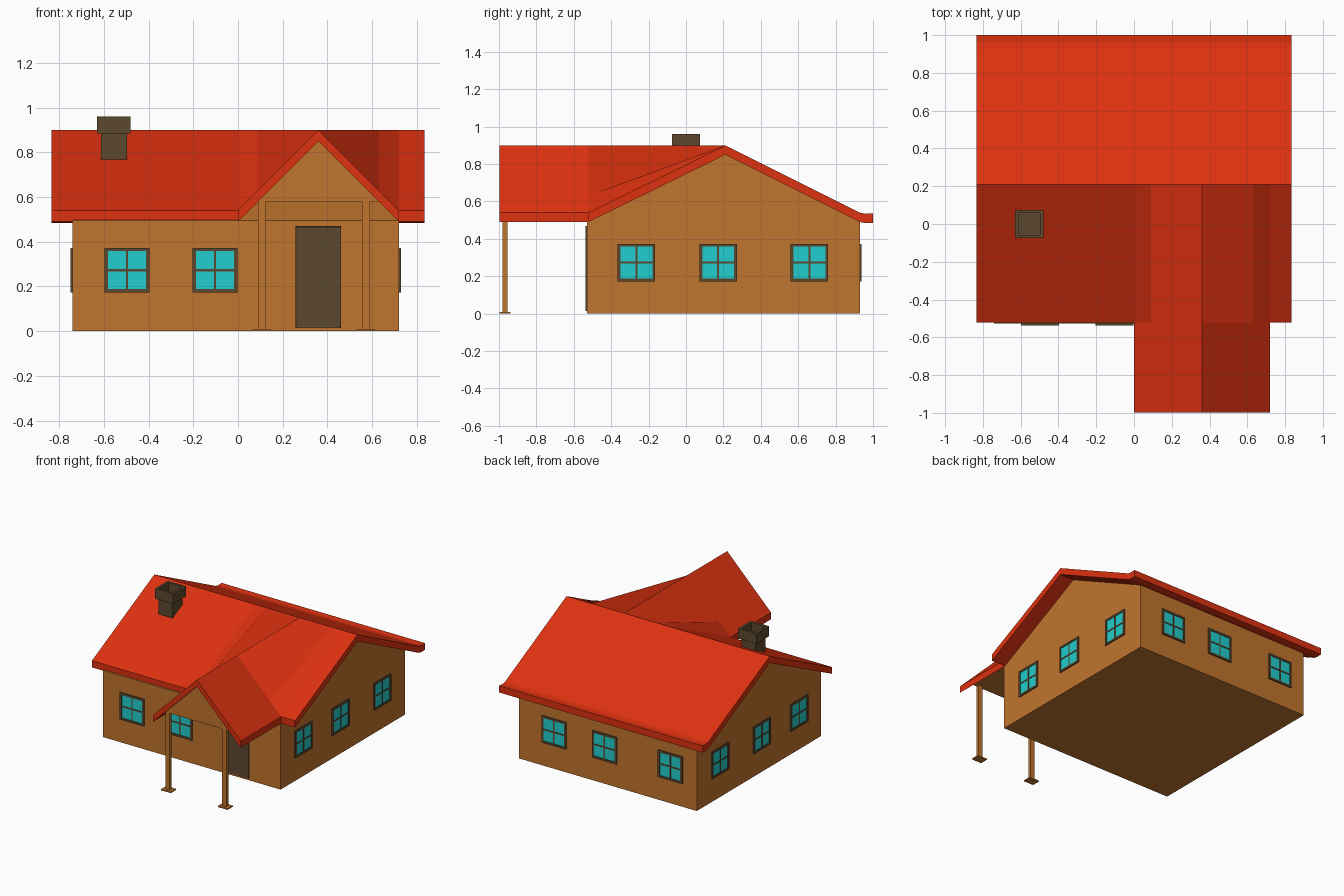
import bpy, bmesh, math
from mathutils import Matrix, Vector

if "Cube" in bpy.data.objects:
    bpy.data.objects.remove(bpy.data.objects["Cube"])


def mat(name, r, g, b):
    m = bpy.data.materials.new(name)
    m.diffuse_color = (r, g, b, 1)
    m.use_nodes = True
    m.node_tree.nodes["Principled BSDF"].inputs["Base Color"].default_value = m.diffuse_color
    return m


ROOF = mat("roof red", 0.73, 0.031, 0.005)
WALL = mat("wall tan", 0.527, 0.176, 0.027)
TRIM = mat("dark brown", 0.107, 0.066, 0.028)
GLASS = mat("window cyan", 0.016, 0.62, 0.62)


def finish(name, bm, *mats):
    bmesh.ops.recalc_face_normals(bm, faces=bm.faces)
    me = bpy.data.meshes.new(name)
    bm.to_mesh(me)
    bm.free()
    for m in mats:
        me.materials.append(m)
    ob = bpy.data.objects.new(name, me)
    bpy.context.collection.objects.link(ob)
    return ob


def add_box(bm, lo, hi, mi=0, M=Matrix()):
    lo, hi = Vector(lo), Vector(hi)
    T = M @ Matrix.Translation((lo + hi) / 2) @ Matrix.Diagonal((hi - lo).to_4d())
    vs = bmesh.ops.create_cube(bm, size=1, matrix=T)["verts"]
    faces = {f for v in vs for f in v.link_faces}
    for f in faces:
        f.material_index = mi
    return faces


def prism(name, pts, vec, m):
    # extrude a closed profile along a vector
    bm = bmesh.new()
    f = bm.faces.new([bm.verts.new(p) for p in pts])
    r = bmesh.ops.extrude_face_region(bm, geom=[f], use_keep_orig=True)
    bmesh.ops.translate(bm, vec=vec, verts=[v for v in r["geom"] if isinstance(v, bmesh.types.BMVert)])
    return finish(name, bm, m)


def roof_slab(name, rows, t=0.05):
    # skin a grid of points, with a copy lowered by t and closed edges
    bm = bmesh.new()
    g = [[bm.verts.new(p) for p in r] for r in rows]
    top = [bm.faces.new((g[i][j], g[i + 1][j], g[i + 1][j + 1], g[i][j + 1]))
           for i in range(len(g) - 1) for j in range(len(g[0]) - 1)]
    r = bmesh.ops.extrude_face_region(bm, geom=top, use_keep_orig=True)
    bmesh.ops.translate(bm, vec=(0, 0, -t), verts=[v for v in r["geom"] if isinstance(v, bmesh.types.BMVert)])
    return finish(name, bm, ROOF)


X0, X1, Y0, Y1 = -0.74, 0.72, -0.528, 0.93
EAVE, RIDGE, RY = 0.54, 0.90, 0.21

# house body with gable ends
prism("house_walls", [(X0, Y0, 0), (X0, Y1, 0), (X0, Y1, 0.495), (X0, RY, 0.86), (X0, Y0, 0.495)],
      (X1 - X0, 0, 0), WALL)

# main roof: its front edge rises to the porch gable and blends back into the ridge
porch = [(0.0, 0.54), (0.09, 0.63), (0.36, 0.90), (0.63, 0.63), (0.72, 0.54)]
rows = []
for x, z in [(-0.835, EAVE)] + porch + [(0.835, EAVE)]:
    rows.append([(x, -0.522, z), (x, RY, RIDGE), (x, 0.93, EAVE), (x, 0.96, 0.534), (x, 1.0, 0.536)])
roof_slab("main_roof", rows)

# porch roof and its gable block
roof_slab("porch_roof", [[(x, -0.998, z), (x, -0.522, z)] for x, z in (porch[0], porch[2], porch[4])])
prism("porch_gable", [(0.08, -0.98, 0.58), (0.64, -0.98, 0.58), (0.36, -0.98, 0.86)], (0, 0.46, 0), WALL)

# porch posts with foot plates
for side, cx in (("left", 0.107), ("right", 0.573)):
    bm = bmesh.new()
    add_box(bm, (cx - 0.017, -0.98, 0.005), (cx + 0.017, -0.955, 0.59))
    add_box(bm, (cx - 0.04, -0.998, 0), (cx + 0.04, -0.937, 0.009))
    finish(side + "_porch_post", bm, WALL)


def window(name, M):
    # local x across, local -y outward, local z up; origin at the wall surface
    bm = bmesh.new()
    add_box(bm, (-0.09, -0.005, -0.09), (0.09, 0.002, 0.09), 1, M)
    for s in (-1, 1):
        a, b = sorted((s * 0.1, s * 0.085))
        add_box(bm, (a, -0.0095, -0.1), (b, 0, 0.1), 0, M)
        add_box(bm, (-0.085, -0.0095, a), (0.085, 0, b), 0, M)
    add_box(bm, (-0.005, -0.008, -0.085), (0.005, 0, 0.085), 0, M)
    add_box(bm, (-0.085, -0.008, -0.005), (0.085, 0, 0.005), 0, M)
    finish(name, bm, TRIM, GLASS)


# windows on all four walls
WZ = 0.273
spots = [("front", x, Y0, 0) for x in (-0.497, -0.103)]
spots += [("back", x, Y1, 180) for x in (-0.525, 0.015, 0.43)]
for y in (-0.265, 0.172, 0.66):
    spots += [("right", X1, y, 90), ("left", X0, y, -90)]
for i, (n, x, y, a) in enumerate(spots):
    window(f"{n}_window_{i + 1}", Matrix.Translation((x, y, WZ)) @ Matrix.Rotation(math.radians(a), 4, "Z"))

# front door with inset panel
bm = bmesh.new()
fs = add_box(bm, (0.258, Y0 - 0.0095, 0.015), (0.462, Y0 + 0.002, 0.47))
front = min(fs, key=lambda f: f.calc_center_median().y)
bmesh.ops.inset_region(bm, faces=[front], thickness=0.012, depth=-0.004)
finish("front_door", bm, TRIM)

# chimney shaft and hollow cap
bm = bmesh.new()
add_box(bm, (-0.613, -0.058, 0.70), (-0.497, 0.058, 0.89))
fs = add_box(bm, (-0.63, -0.075, 0.885), (-0.48, 0.075, 0.96))
top = max(fs, key=lambda f: f.calc_center_median().z)
bmesh.ops.inset_region(bm, faces=[top], thickness=0.025)
r = bmesh.ops.extrude_face_region(bm, geom=[top])
bmesh.ops.translate(bm, vec=(0, 0, -0.065), verts=[v for v in r["geom"] if isinstance(v, bmesh.types.BMVert)])
bmesh.ops.delete(bm, geom=[top] if top.is_valid else [], context="FACES")
finish("chimney", bm, TRIM)
